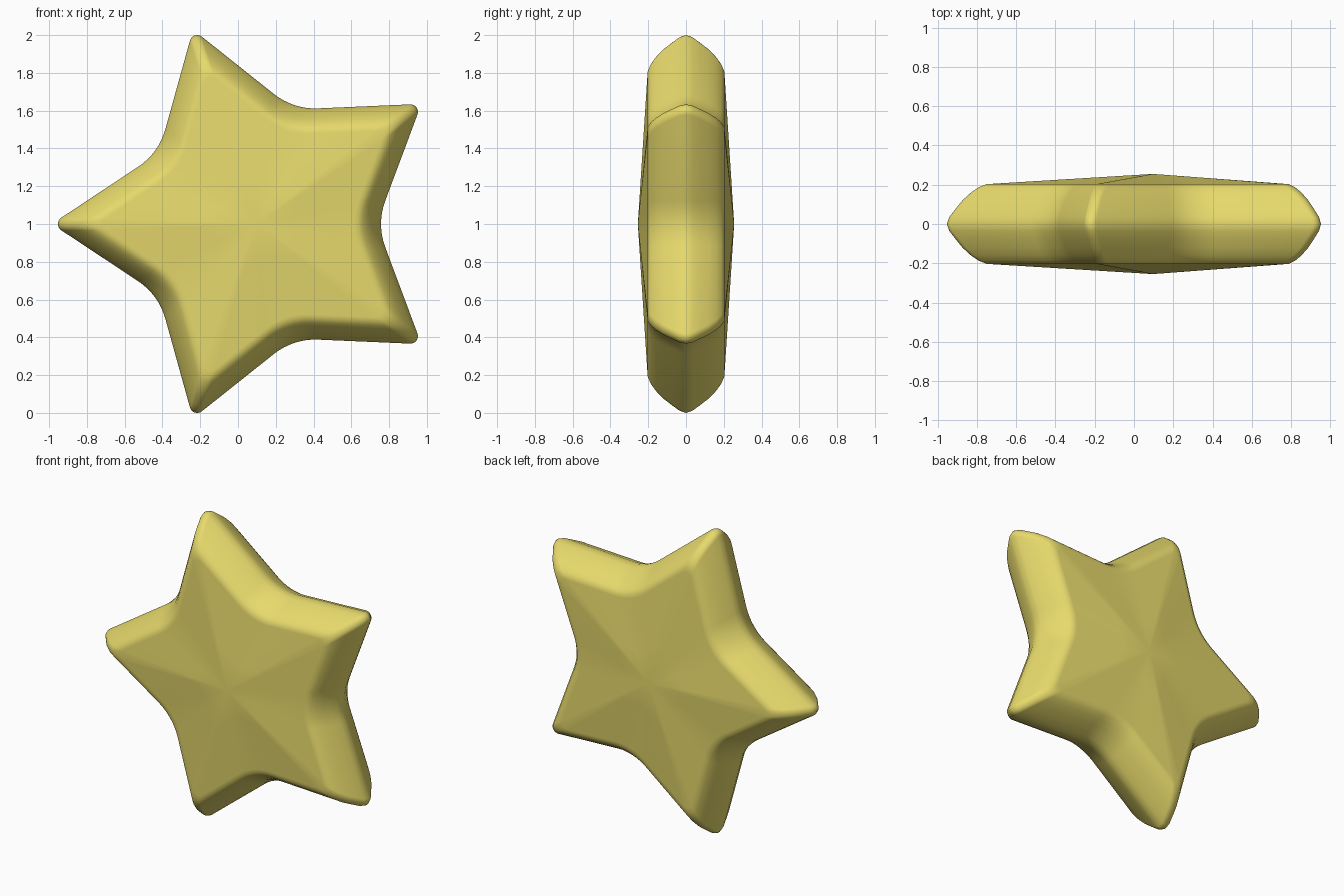
import bpy
import bmesh
from math import sin, cos, radians, pi

cube = bpy.data.objects.get("Cube")
if cube:
    bpy.data.objects.remove(cube)

TIP = radians(33.5)              # half angle of a star point
NOTCH = TIP + radians(36)        # half angle of a notch
CENTRE = (0.096, 1.0)
STEPS = 8


def arc(angle, dist, radius, start, end):
    """Points of a corner rounding whose centre lies at dist along angle."""
    cx, cz = dist * cos(angle), dist * sin(angle)
    turns = [angle + start + (end - start) * i / STEPS for i in range(STEPS + 1)]
    return [(cx + radius * cos(t), cz + radius * sin(t)) for t in turns]


def star_outline(inset):
    """Rounded five-pointed star, moved inward by inset."""
    tip = 1.082 - inset / sin(TIP)
    notch = tip * sin(TIP) / sin(NOTCH)
    sweep, dip = pi / 2 - TIP, pi / 2 - NOTCH
    r_tip, r_notch = 0.04, 0.35
    points = []
    for k in range(5):
        a = radians(36 + 72 * k)
        points += arc(a, tip - r_tip / sin(TIP), r_tip, -sweep, sweep)
        points += arc(a + radians(36), notch + r_notch / sin(NOTCH), r_notch,
                      pi + dip, pi - dip)
    return points


# Edge profile: inset from the outline, half thickness
edge = [(0, 0), (0.007, 0.035), (0.024, 0.075), (0.044, 0.12),
        (0.068, 0.16), (0.09, 0.187), (0.112, 0.203)]
PEAK = 0.255

half = [[(x, z, y) for x, z in star_outline(d)] for d, y in edge]
rim = half[-1]
for s in (0.96, 0.7, 0.35):      # gently domed face
    half.append([(x * s, z * s, PEAK + (y - PEAK) * s) for x, z, y in rim])

# Star body: rings from the front face to the back face
rings = [[(x, z, -y) for x, z, y in ring] for ring in reversed(half)] + half[1:]
bm = bmesh.new()


def vert(x, z, y):
    return bm.verts.new((x + CENTRE[0], y, z + CENTRE[1]))


loops = [[vert(*p) for p in ring] for ring in rings]
n = len(loops[0])
for a, b in zip(loops, loops[1:]):
    for i in range(n):
        j = (i + 1) % n
        bm.faces.new((a[i], a[j], b[j], b[i]))
for loop, y in ((loops[0], -PEAK), (loops[-1], PEAK)):
    hub = vert(0, 0, y)
    for i in range(n):
        bm.faces.new((loop[i], loop[(i + 1) % n], hub))
bmesh.ops.recalc_face_normals(bm, faces=bm.faces)
for face in bm.faces:
    face.smooth = True

mesh = bpy.data.meshes.new("star_body")
bm.to_mesh(mesh)
bm.free()
star = bpy.data.objects.new("star_body", mesh)
bpy.context.collection.objects.link(star)

# Colour
gold = bpy.data.materials.new("soft_yellow")
gold.use_nodes = True
colour = (0.8, 0.7, 0.15, 1)
gold.diffuse_color = colour
gold.node_tree.nodes["Principled BSDF"].inputs["Base Color"].default_value = colour
mesh.materials.append(gold)
